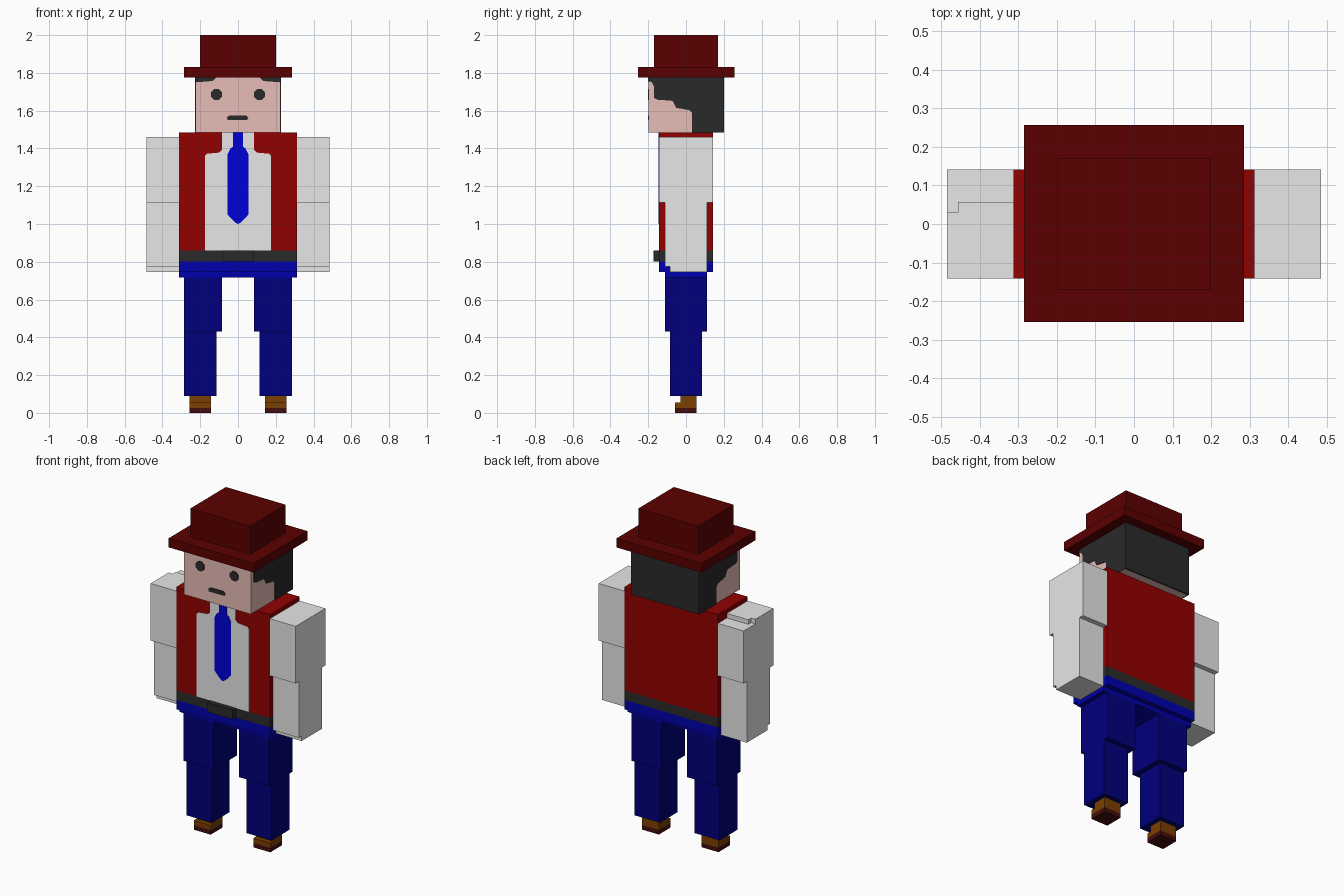
import bpy, bmesh, math

cube = bpy.data.objects.get("Cube")
if cube:
    bpy.data.objects.remove(cube, do_unlink=True)


def material(name, r, g, b):
    m = bpy.data.materials.new(name)
    m.use_nodes = True
    m.diffuse_color = (r, g, b, 1)
    m.node_tree.nodes["Principled BSDF"].inputs["Base Color"].default_value = (r, g, b, 1)
    return m


HAT = material("dark maroon", 0.105, 0.0, 0.0)
RED = material("jacket red", 0.29, 0.0, 0.0)
WHITE = material("white cloth", 1.0, 1.0, 1.0)
TIE = material("bright blue", 0.0, 0.0, 0.67)
HIP = material("mid blue", 0.0, 0.0, 0.42)
NAVY = material("navy", 0.0, 0.0, 0.2)
BLACK = material("charcoal", 0.023, 0.023, 0.023)
BROWN = material("shoe brown", 0.2, 0.05, 0.0)
SOLE = material("sole brown", 0.06, 0.004, 0.004)
SKIN = material("skin", 0.98, 0.62, 0.58)


def prism(name, points, axis, lo, hi, mat):
    """Extrude a 2D outline along x (outline is y,z) or y (outline is x,z)."""
    bm = bmesh.new()
    place = (lambda p: (lo, p[0], p[1])) if axis == "x" else (lambda p: (p[0], lo, p[1]))
    face = bm.faces.new([bm.verts.new(place(p)) for p in points])
    out = bmesh.ops.extrude_face_region(bm, geom=[face])
    verts = [v for v in out["geom"] if isinstance(v, bmesh.types.BMVert)]
    step = (hi - lo, 0, 0) if axis == "x" else (0, hi - lo, 0)
    bmesh.ops.translate(bm, verts=verts, vec=step)
    bmesh.ops.recalc_face_normals(bm, faces=bm.faces)
    mesh = bpy.data.meshes.new(name)
    bm.to_mesh(mesh)
    bm.free()
    mesh.materials.append(mat)
    ob = bpy.data.objects.new(name, mesh)
    bpy.context.collection.objects.link(ob)
    return ob


def box(name, x0, x1, y0, y1, z0, z1, mat):
    return prism(name, [(y0, z0), (y1, z0), (y1, z1), (y0, z1)], "x", x0, x1, mat)


def mirrored(points):
    """Close a right-half outline into a symmetric one."""
    return points + [(-x, z) for x, z in reversed(points) if x > 0]


# Hat
box("hat_crown", -0.2, 0.2, -0.17, 0.17, 1.83, 2.0, HAT)
box("hat_brim", -0.285, 0.285, -0.255, 0.257, 1.775, 1.83, HAT)

# Head with hair on the back
box("head", -0.224, 0.224, -0.198, 0.19, 1.485, 1.775, SKIN)
box("hair_back", -0.224, 0.224, 0.19, 0.2, 1.485, 1.775, BLACK)
prism("mouth", [(-0.055, 1.55), (0.045, 1.55), (0.055, 1.56), (0.045, 1.575),
                (-0.045, 1.575), (-0.058, 1.565)], "y", -0.202, -0.196, BLACK)

# Torso, belt and hips
box("jacket", -0.313, 0.313, -0.142, 0.142, 0.86, 1.485, RED)
box("belt", -0.313, 0.313, -0.142, 0.142, 0.802, 0.86, BLACK)
box("buckle", -0.085, 0.085, -0.173, -0.142, 0.802, 0.86, BLACK)
box("hips", -0.313, 0.313, -0.142, 0.142, 0.745, 0.802, HIP)
box("hips_base", -0.313, 0.313, -0.112, 0.112, 0.718, 0.745, HIP)

# Shirt front and tie
prism("shirt_front", mirrored([(0.176, 0.86), (0.176, 1.358), (0.165, 1.372), (0.1, 1.378),
                               (0.085, 1.392), (0.085, 1.485)]),
      "y", -0.144, -0.138, WHITE)
prism("tie", mirrored([(0, 1.0), (0.018, 1.01), (0.055, 1.05), (0.055, 1.37), (0.04, 1.4),
                       (0.026, 1.41), (0.026, 1.485)]),
      "y", -0.146, -0.14, TIE)

# Side hair outline with a stepped hairline
HAIRLINE = [(0.2, 1.485), (0.2, 1.775), (-0.198, 1.775), (-0.198, 1.757), (-0.18, 1.75),
            (-0.17, 1.73), (-0.17, 1.668), (-0.15, 1.658), (-0.07, 1.652), (-0.052, 1.615),
            (0.02, 1.602), (0.031, 1.59), (0.031, 1.485)]
# Hand block outline with a notch at the lower front
FOREARM = [(-0.112, 0.775), (-0.085, 0.775), (-0.085, 0.745), (0.112, 0.745),
           (0.112, 1.115), (-0.112, 1.115)]
# Shoe outline with a low toe
SHOE = [(-0.057, 0.027), (0.055, 0.027), (0.055, 0.09), (-0.03, 0.09),
        (-0.03, 0.056), (-0.057, 0.056)]

for side, s in (("left", 1), ("right", -1)):
    def span(a, b):
        return sorted((s * a, s * b))

    # Face details
    prism(side + "_hair", HAIRLINE, "x", *span(0.22, 0.227), BLACK)
    prism(side + "_temple", [(s * 0.224, 1.775), (s * 0.115, 1.775), (s * 0.135, 1.757),
                             (s * 0.224, 1.75)], "y", -0.201, -0.195, BLACK)
    eye = [(s * 0.114 + 0.031 * math.cos(math.radians(22.5 + 45 * i)),
            1.686 + 0.031 * math.sin(math.radians(22.5 + 45 * i))) for i in range(8)]
    prism(side + "_eye", eye, "y", -0.202, -0.196, BLACK)

    # Arms, the right shoulder has a small step at the back
    shoulder = [(-0.142, 1.115), (0.142, 1.115), (0.142, 1.46), (-0.142, 1.46)]
    if s > 0:
        prism("left_upper_arm", shoulder, "x", 0.313, 0.485, WHITE)
    else:
        for name, x0, x1, cut in (("right_upper_arm", -0.457, -0.313, 0.057),
                                  ("right_upper_arm_edge", -0.485, -0.457, 0.03)):
            prism(name, shoulder[:2] + [(0.142, 1.432), (cut, 1.432), (cut, 1.46),
                                        shoulder[3]], "x", x0, x1, WHITE)
    prism(side + "_forearm", FOREARM, "x", *span(0.313, 0.485), WHITE)

    # Legs and shoes
    box(side + "_thigh", *span(0.085, 0.285), -0.112, 0.112, 0.43, 0.718, NAVY)
    box(side + "_shin", *span(0.115, 0.285), -0.085, 0.085, 0.09, 0.43, NAVY)
    prism(side + "_shoe", SHOE, "x", *span(0.143, 0.256), BROWN)
    box(side + "_sole", *span(0.143, 0.256), -0.057, 0.055, 0.0, 0.027, SOLE)
